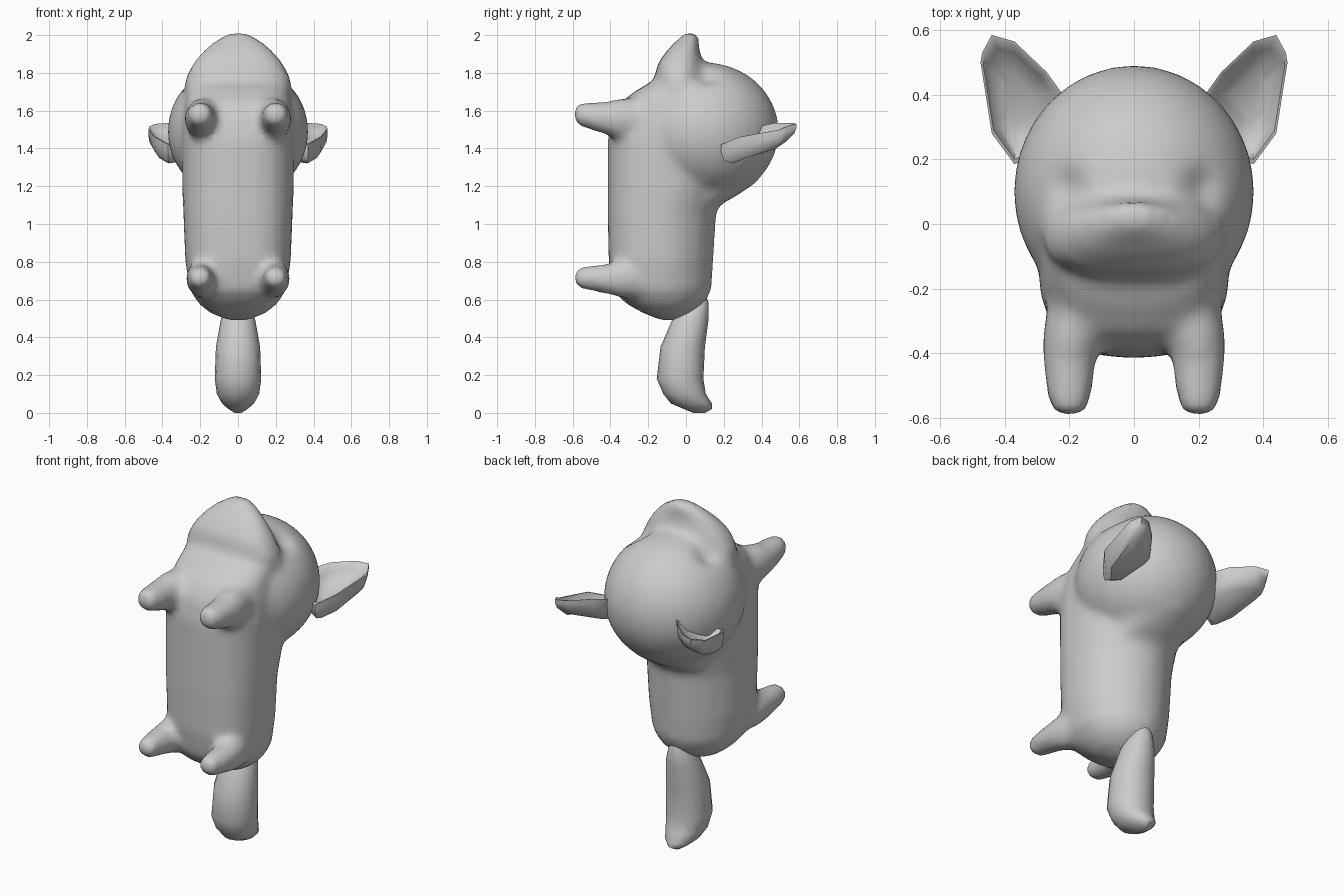
import bpy, bmesh, math
from mathutils import Vector

if "Cube" in bpy.data.objects:
    bpy.data.objects.remove(bpy.data.objects["Cube"])

grey = bpy.data.materials.new("plain grey")
grey.diffuse_color = (0.6, 0.6, 0.6, 1)
grey.use_nodes = True
grey.node_tree.nodes["Principled BSDF"].inputs["Base Color"].default_value = grey.diffuse_color


def make_object(name, bm):
    bmesh.ops.recalc_face_normals(bm, faces=bm.faces)
    me = bpy.data.meshes.new(name)
    bm.to_mesh(me)
    bm.free()
    me.materials.append(grey)
    ob = bpy.data.objects.new(name, me)
    bpy.context.collection.objects.link(ob)
    return ob


def activate(ob):
    bpy.ops.object.select_all(action='DESELECT')
    ob.select_set(True)
    bpy.context.view_layer.objects.active = ob


def smooth(ob, angle=50):
    activate(ob)
    bpy.ops.object.shade_smooth_by_angle(angle=math.radians(angle))


def bridge(bm, rings):
    """Skin consecutive rings and cap both ends."""
    for a, b in zip(rings, rings[1:]):
        for i in range(len(a)):
            j = (i + 1) % len(a)
            bm.faces.new((a[i], a[j], b[j], b[i]))
    bm.faces.new(rings[0])
    bm.faces.new(rings[-1])


def loft(bm, sections, front=2.0, back=None, n=24, point=lambda u, v, t: (u, v, t)):
    """Sections are (t, v_min, v_max, half_width, u_centre), superellipse shaped."""
    rings = []
    for t, v0, v1, w, *uc in sections:
        ring = []
        for i in range(n):
            a = 2 * math.pi * i / n
            c, s = math.cos(a), math.sin(a)
            p = 2 / ((back or front) if s > 0 else front)
            u = math.copysign(abs(c) ** p, c) * w + (uc[0] if uc else 0)
            v = (v0 + v1) / 2 + math.copysign(abs(s) ** p, s) * (v1 - v0) / 2
            ring.append(bm.verts.new(point(u, v, t)))
        rings.append(ring)
    bridge(bm, rings)


bm = bmesh.new()
# torso, rump to chest
loft(bm, [(0.49, -0.13, -0.04, 0.05), (0.53, -0.23, 0.04, 0.15),
          (0.58, -0.32, 0.10, 0.21), (0.65, -0.385, 0.135, 0.255),
          (0.80, -0.41, 0.145, 0.28), (1.05, -0.415, 0.16, 0.29),
          (1.20, -0.415, 0.21, 0.297), (1.45, -0.415, 0.20, 0.297),
          (1.57, -0.39, 0.20, 0.29), (1.65, -0.34, 0.20, 0.28),
          (1.71, -0.26, 0.20, 0.27), (1.76, -0.17, 0.15, 0.24)], 2.6, 1.9)
# round head
for v in bmesh.ops.create_uvsphere(bm, u_segments=32, v_segments=20, radius=1)["verts"]:
    v.co = (v.co.x * 0.373, 0.10 + v.co.y * 0.392, 1.49 + v.co.z * 0.365)
# nape filling the angle below the head
loft(bm, [(1.02, -0.05, 0.13, 0.18), (1.10, -0.10, 0.18, 0.20),
          (1.15, -0.10, 0.27, 0.20), (1.22, -0.10, 0.375, 0.20),
          (1.30, -0.10, 0.43, 0.20), (1.40, -0.10, 0.45, 0.18)], 2.0)
# muzzle, pointing up
loft(bm, [(1.60, -0.12, 0.10, 0.27), (1.72, -0.155, 0.10, 0.288),
          (1.78, -0.165, 0.10, 0.275), (1.85, -0.15, 0.09, 0.238),
          (1.92, -0.10, 0.07, 0.18), (1.97, -0.05, 0.067, 0.12),
          (2.01, -0.01, 0.065, 0.05)], 2.7, 2.3)
# legs, pointing forward
for side in (-1, 1):
    for z, r, sink in ((1.58, 1.05, 0.02), (0.715, 0.95, 0.005)):
        loft(bm, [(y, z - d * sink - h * r, z - d * sink + h * r, w * r, side * x)
                  for y, d, h, w, x in (
                      (-0.25, 1.3, 0.11, 0.09, 0.175), (-0.35, 1.2, 0.105, 0.088, 0.192),
                      (-0.42, 1, 0.085, 0.08, 0.2), (-0.52, 0.3, 0.068, 0.068, 0.2),
                      (-0.57, 0, 0.056, 0.058, 0.2), (-0.592, 0, 0.035, 0.035, 0.2))],
             2.0, 2.0, 16, lambda u, v, t: (u, t, v))
body = make_object("body", bm)

# blend the overlapping forms into one skin
remesh = body.modifiers.new("blend", 'REMESH')
remesh.mode = 'VOXEL'
remesh.voxel_size = 0.022
relax = body.modifiers.new("relax", 'SMOOTH')
relax.factor = 0.5
relax.iterations = 8
activate(body)
bpy.ops.object.convert(target='MESH')

# press in the eye sockets
for v in body.data.vertices:
    for side in (-1, 1):
        d = (v.co - Vector((side * 0.215, 0.11, 1.785))).length
        v.co += Vector((-side * 0.3, 0.1, -0.9)) * 0.03 * math.exp(-(d / 0.065) ** 2)
smooth(body, 80)

# nose bump
bm = bmesh.new()
for v in bmesh.ops.create_uvsphere(bm, u_segments=12, v_segments=8, radius=1)["verts"]:
    v.co = (v.co.x * 0.045, 0.037 + v.co.y * 0.028, 1.975 + v.co.z * 0.025)
smooth(make_object("nose", bm), 80)

# tail, hanging down
bm = bmesh.new()
loft(bm, [(0.64, 0.02, 0.10, 0.03), (0.58, -0.01, 0.12, 0.06),
          (0.50, -0.07, 0.12, 0.09), (0.35, -0.135, 0.10, 0.117),
          (0.18, -0.155, 0.092, 0.123), (0.10, -0.12, 0.105, 0.112),
          (0.05, -0.08, 0.137, 0.085), (0.02, -0.01, 0.137, 0.05),
          (0.0, 0.04, 0.10, 0.018)], 2.1, 2.1, 16)
smooth(make_object("tail", bm), 60)

# cupped ears: back shell, rim, then hollow
rim = [(0.30, 0.22, 1.43), (0.37, 0.185, 1.42), (0.44, 0.28, 1.46), (0.475, 0.50, 1.50),
       (0.47, 0.53, 1.515), (0.44, 0.585, 1.53), (0.37, 0.565, 1.535),
       (0.27, 0.47, 1.535), (0.22, 0.40, 1.52)]
centre = Vector((0.36, 0.40, 1.49))
for side, name in ((-1, "left_ear"), (1, "right_ear")):
    bm = bmesh.new()
    rings = []
    for scale, drop in ((0.72, 0.11), (0.94, 0.08), (1.0, 0.035), (1.0, 0.0),
                        (0.93, 0.0), (0.78, 0.04), (0.4, 0.06)):
        ring = []
        for p in rim:
            q = centre + (Vector(p) - centre) * scale
            thin = 1.08 - max(0, q.y - 0.42) / 0.16 * 0.5   # thinner toward the tip
            ring.append(bm.verts.new((side * q.x, q.y, q.z - drop * thin)))
        rings.append(ring)
    bridge(bm, rings)
    smooth(make_object(name, bm), 60)
